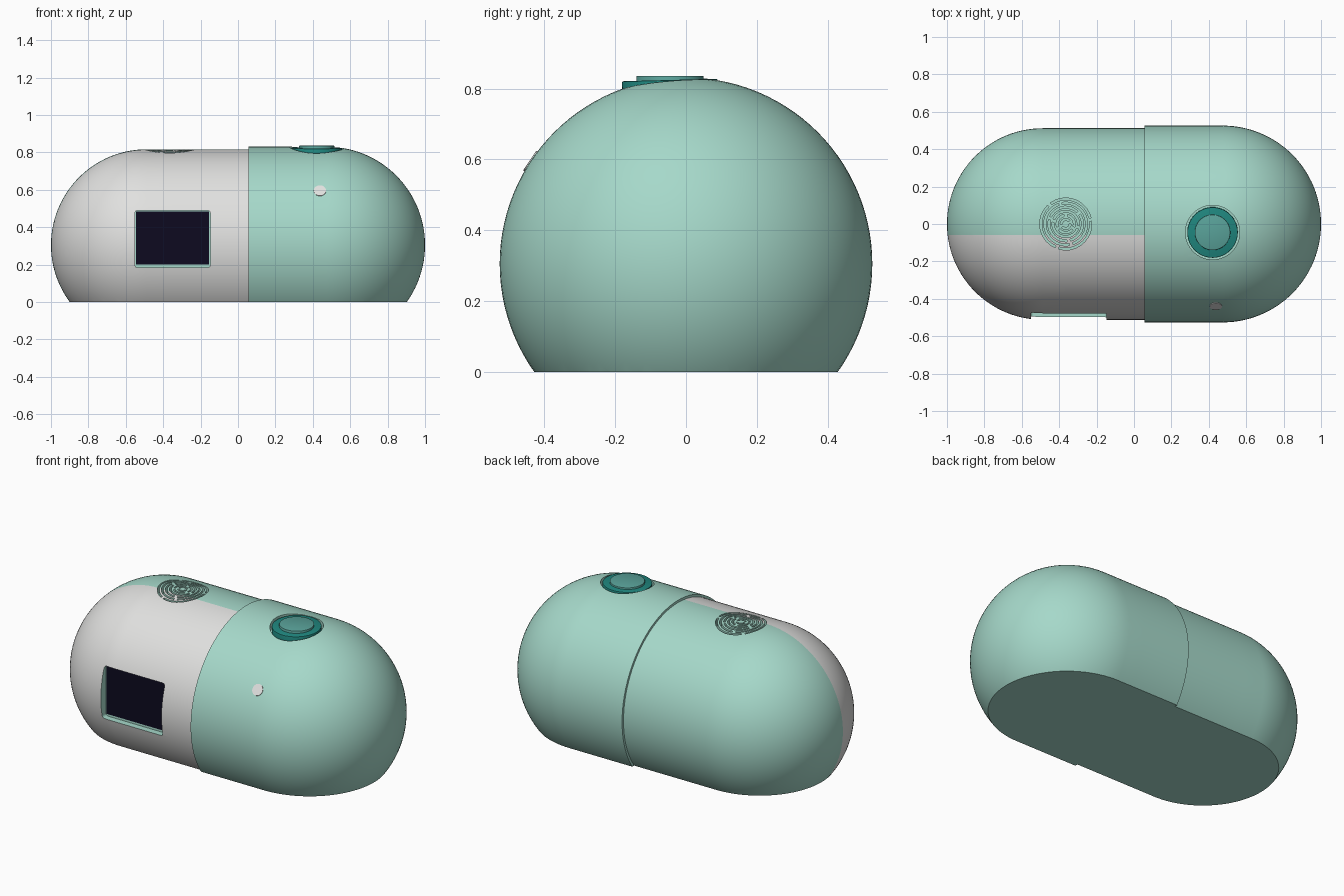
import bpy, bmesh
from math import sin, cos, pi, radians, sqrt
from mathutils import Matrix, Vector

if "Cube" in bpy.data.objects:
    bpy.data.objects.remove(bpy.data.objects["Cube"], do_unlink=True)

AXIS_Z = 0.305


def material(name, rgb):
    m = bpy.data.materials.new(name)
    m.use_nodes = True
    m.diffuse_color = (*rgb, 1)
    bsdf = m.node_tree.nodes["Principled BSDF"]
    bsdf.inputs["Base Color"].default_value = (*rgb, 1)
    bsdf.inputs["Roughness"].default_value = 0.6
    return m


MINT = material("mint", (0.38, 0.69, 0.59))
WHITE = material("soft white", (0.75, 0.75, 0.74))
TEAL = material("dark teal", (0.014, 0.24, 0.21))
PALE_TEAL = material("pale teal", (0.10, 0.36, 0.32))
SCREEN = material("screen black", (0.004, 0.003, 0.014))


def make(name, bm, *mats):
    bmesh.ops.recalc_face_normals(bm, faces=bm.faces)
    me = bpy.data.meshes.new(name)
    bm.to_mesh(me)
    bm.free()
    ob = bpy.data.objects.new(name, me)
    bpy.context.collection.objects.link(ob)
    for m in mats:
        me.materials.append(m)
    return ob


def activate(ob):
    bpy.ops.object.select_all(action="DESELECT")
    ob.select_set(True)
    bpy.context.view_layer.objects.active = ob


def smooth(ob):
    activate(ob)
    bpy.ops.object.shade_smooth_by_angle(angle=radians(30))


def cut(ob, cutter):
    mod = ob.modifiers.new("cut", "BOOLEAN")
    mod.operation, mod.solver, mod.object = "DIFFERENCE", "EXACT", cutter
    activate(ob)
    bpy.ops.object.modifier_apply(modifier=mod.name)
    bpy.data.objects.remove(cutter, do_unlink=True)


def half_capsule(radius, centre_x, open_x, side):
    """Lathe a domed cylinder about the x axis and slice its underside flat."""
    bm = bmesh.new()
    n = 28
    pts = [(centre_x + side * radius * cos(i * pi / 2 / n), radius * sin(i * pi / 2 / n))
           for i in range(n + 1)]
    pts += [(centre_x + (open_x - centre_x) * t / 4, radius) for t in range(1, 5)]
    pts.append((open_x, 0))
    vs = [bm.verts.new((x, 0, r + AXIS_Z)) for x, r in pts]
    es = [bm.edges.new(p) for p in zip(vs, vs[1:])]
    bmesh.ops.spin(bm, geom=vs + es, cent=(0, 0, AXIS_Z), axis=(1, 0, 0),
                   angle=2 * pi, steps=112)
    bmesh.ops.remove_doubles(bm, verts=bm.verts, dist=1e-4)
    slice_ = bmesh.ops.bisect_plane(bm, geom=bm.verts[:] + bm.edges[:] + bm.faces[:],
                                    plane_co=(0, 0, 0), plane_no=(0, 0, 1), clear_inner=True)
    rim = [e for e in slice_["geom_cut"] if isinstance(e, bmesh.types.BMEdge)]
    bmesh.ops.edgeloop_fill(bm, edges=rim)
    return bm


def box(x0, x1, y0, y1, z0, z1, bevel=0.0):
    bm = bmesh.new()
    size = Matrix.Diagonal((x1 - x0, y1 - y0, z1 - z0, 1))
    mid = Matrix.Translation(((x0 + x1) / 2, (y0 + y1) / 2, (z0 + z1) / 2))
    bmesh.ops.create_cube(bm, size=1, matrix=mid @ size)
    if bevel:
        along_y = [e for e in bm.edges if abs(e.verts[0].co.y - e.verts[1].co.y) > 1e-4]
        bmesh.ops.bevel(bm, geom=along_y, offset=bevel, segments=4, profile=0.5, affect="EDGES")
    return bm


def disc(radius, depth, matrix, bevel=0.0, sides=64):
    bm = bmesh.new()
    bmesh.ops.create_cone(bm, cap_ends=True, segments=sides, radius1=radius,
                          radius2=radius, depth=depth)
    if bevel:
        top = [e for e in bm.edges if all(v.co.z > 0 for v in e.verts)]
        bmesh.ops.bevel(bm, geom=top, offset=bevel, segments=2, profile=0.5, affect="EDGES")
    bm.transform(matrix)
    return bm


def arc_slot(bm, cx, cy, r, a0, a1, width, z0, z1):
    """Curved prism, used to cut one slot of the speaker grille."""
    steps = max(4, int((a1 - a0) / 0.2))
    rings = []
    for i in range(steps + 1):
        a = a0 + (a1 - a0) * i / steps
        rings.append([bm.verts.new((cx + q * cos(a), cy + q * sin(a), z))
                      for q, z in ((r - width / 2, z0), (r + width / 2, z0),
                                   (r + width / 2, z1), (r - width / 2, z1))])
    for p, q in zip(rings, rings[1:]):
        for k in range(4):
            j = (k + 1) % 4
            bm.faces.new((p[k], p[j], q[j], q[k]))
    bm.faces.new(rings[0])
    bm.faces.new(rings[-1][::-1])


# Main body: white front, mint back and underside
bm = half_capsule(0.512, -0.488, 0.06, -1)
bmesh.ops.bisect_plane(bm, geom=bm.verts[:] + bm.edges[:] + bm.faces[:],
                       plane_co=(0, -0.06, 0), plane_no=(0, 1, 0))
for f in bm.faces:
    f.material_index = int(f.calc_center_median().y < -0.06 and f.calc_center_median().z > 1e-4)
body = make("main_body", bm, MINT, WHITE)

# Screen recess
cut(body, make("recess_cutter", box(-0.552, -0.148, -0.7, -0.46, 0.185, 0.49, 0.015), MINT))

# Speaker grille slots: radius, number of arcs, start angle
bm = bmesh.new()
for r, arcs, start in ((0.134, 3, 250), (0.112, 2, 285), (0.09, 3, 40),
                       (0.068, 2, 165), (0.046, 3, 90), (0.024, 2, 20)):
    gap = 0.018 / r
    for k in range(arcs):
        a = radians(start) + 2 * pi * k / arcs
        arc_slot(bm, -0.365, 0, r, a + gap / 2, a + 2 * pi / arcs - gap / 2, 0.011, 0.77, 0.9)
cut(body, make("grille_cutter", bm, MINT))
smooth(body)

# Screen panel
make("screen", box(-0.545, -0.155, -0.466, -0.458, 0.2, 0.485), SCREEN)

# Larger end cap with a round button well
cap = make("end_cap", half_capsule(0.526, 0.474, 0.055, 1), MINT)
bx, by = 0.42, -0.045
cut(cap, make("well_cutter", disc(0.145, 0.2, Matrix.Translation((bx, by, 0.88))), MINT))
smooth(cap)

# Button ring, slightly tilted to the front, and button top
tilt = Matrix.Rotation(radians(1.5), 4, "X")
smooth(make("button_ring", disc(0.135, 0.06, Matrix.Translation((bx, by, 0.794)) @ tilt, 0.004), TEAL))
smooth(make("button_top", disc(0.095, 0.04, Matrix.Translation((bx, by, 0.816)), 0.003), PALE_TEAL))

# Indicator light, flush with the front of the cap
lz = 0.595 - AXIS_Z
normal = Vector((0, -sqrt(0.526 ** 2 - lz ** 2), lz))
place = Matrix.Translation(Vector((0.438, 0, AXIS_Z)) + normal)
make("indicator_light", disc(0.033, 0.006, place @ normal.to_track_quat("Z", "Y").to_matrix().to_4x4(),
                             sides=32), WHITE)
